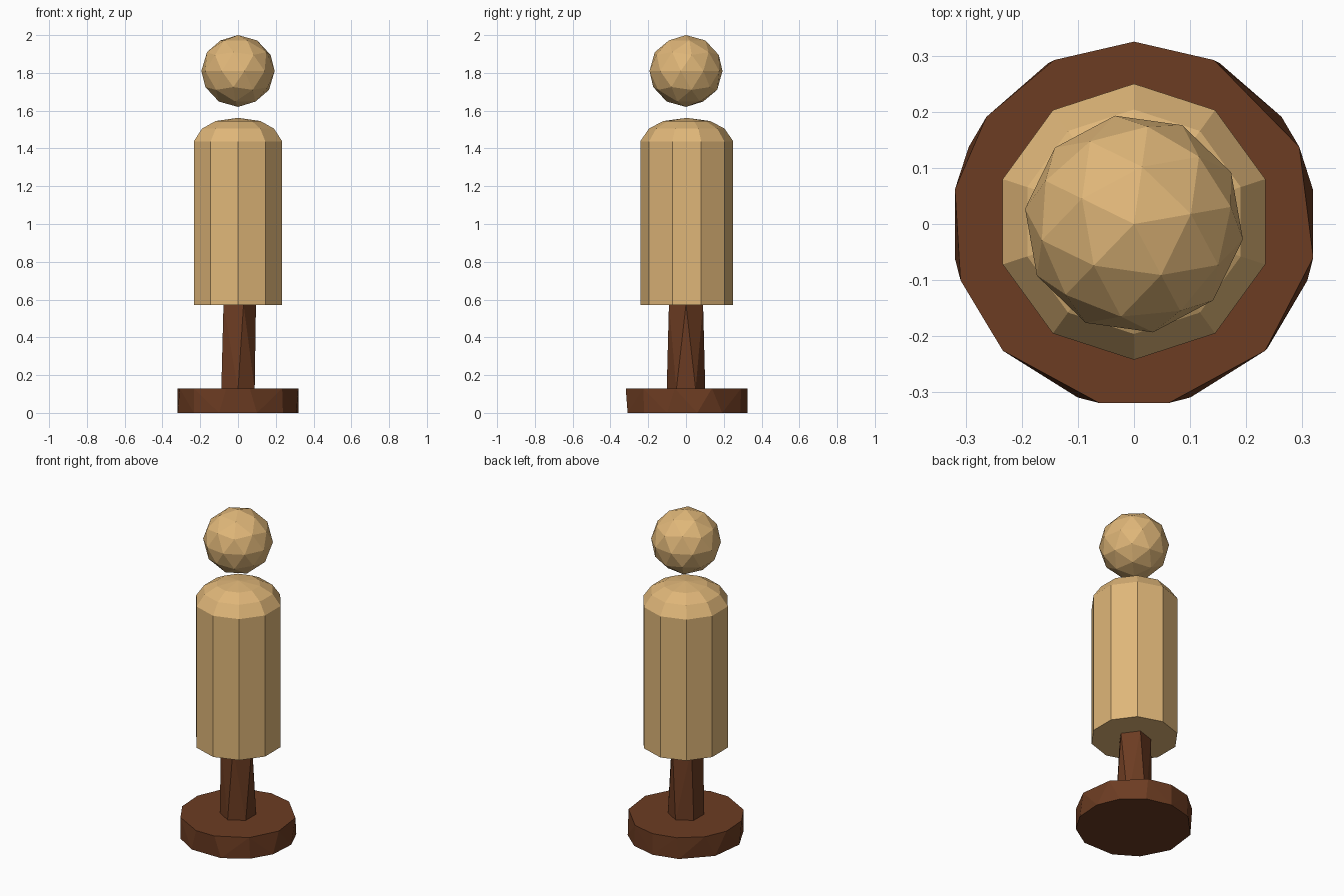
import bpy, bmesh
from math import sin, cos, radians
from mathutils import Matrix

if "Cube" in bpy.data.objects:
    bpy.data.objects.remove(bpy.data.objects["Cube"])


def material(name, rgb):
    m = bpy.data.materials.new(name)
    m.diffuse_color = (*rgb, 1)
    m.use_nodes = True
    m.node_tree.nodes["Principled BSDF"].inputs["Base Color"].default_value = m.diffuse_color
    return m


tan = material("pale_wood", (0.74, 0.47, 0.19))
brown = material("dark_wood", (0.15, 0.045, 0.016))


def finish(name, bm, mat):
    bmesh.ops.recalc_face_normals(bm, faces=bm.faces)
    me = bpy.data.meshes.new(name)
    bm.to_mesh(me)
    bm.free()
    me.materials.append(mat)
    ob = bpy.data.objects.new(name, me)
    bpy.context.collection.objects.link(ob)
    return ob


def ring(bm, r, z, angles, y=0):
    return [bm.verts.new((r * cos(radians(a)), r * sin(radians(a)) + y, z)) for a in angles]


def twisted_prism(name, low, high, mat):
    """Convex solid between two rings (radius, z, angles) of unlike corners."""
    bm = bmesh.new()
    ring(bm, *low)
    ring(bm, *high)
    bmesh.ops.convex_hull(bm, input=bm.verts)
    bmesh.ops.dissolve_limit(bm, angle_limit=radians(1), verts=bm.verts, edges=bm.edges)
    return finish(name, bm, mat)


# Base: hand-cut disc whose top and bottom corners do not line up
base_low = [90, 62, 36, 10.6, -18, -43, -72, -108, -136, -169, 155, 118]
base_high = [90, 64, 25, -10.6, -44, -79, -101, -136, -162, 169, 144, 116]
twisted_prism("base", (0.325, 0, base_low), (0.325, 0.13, base_high), brown)

# Stem: six corners at the foot, five at the top
twisted_prism("stem", (0.102, 0.125, [90 + 60 * i for i in range(6)]),
              (0.095, 0.575, [72 * i for i in range(5)]), brown)

# Body: ten-sided post with a domed top
bm = bmesh.new()
angles = [90 + 36 * i for i in range(10)]
profile = [(0.246, 0.57), (0.246, 1.438), (0.2, 1.505), (0.125, 1.545)]
rings = [ring(bm, r, z, angles, 0.004) for r, z in profile]
bm.faces.new(rings[0])
for a, b in zip(rings, rings[1:]):
    for i in range(10):
        j = (i + 1) % 10
        bm.faces.new((a[i], a[j], b[j], b[i]))
apex = bm.verts.new((0, 0.004, 1.562))
for i in range(10):
    bm.faces.new((rings[-1][i], rings[-1][(i + 1) % 10], apex))
finish("body", bm, tan)

# Head: faceted ball floating above the body
bm = bmesh.new()
bmesh.ops.create_icosphere(bm, subdivisions=2, radius=0.196)
bmesh.ops.rotate(bm, verts=bm.verts, matrix=Matrix.Rotation(radians(10), 3, 'Z'))
bmesh.ops.scale(bm, verts=bm.verts, vec=(1, 1, 0.97))
bmesh.ops.translate(bm, verts=bm.verts, vec=(0, 0, 1.81))
finish("head", bm, tan)
